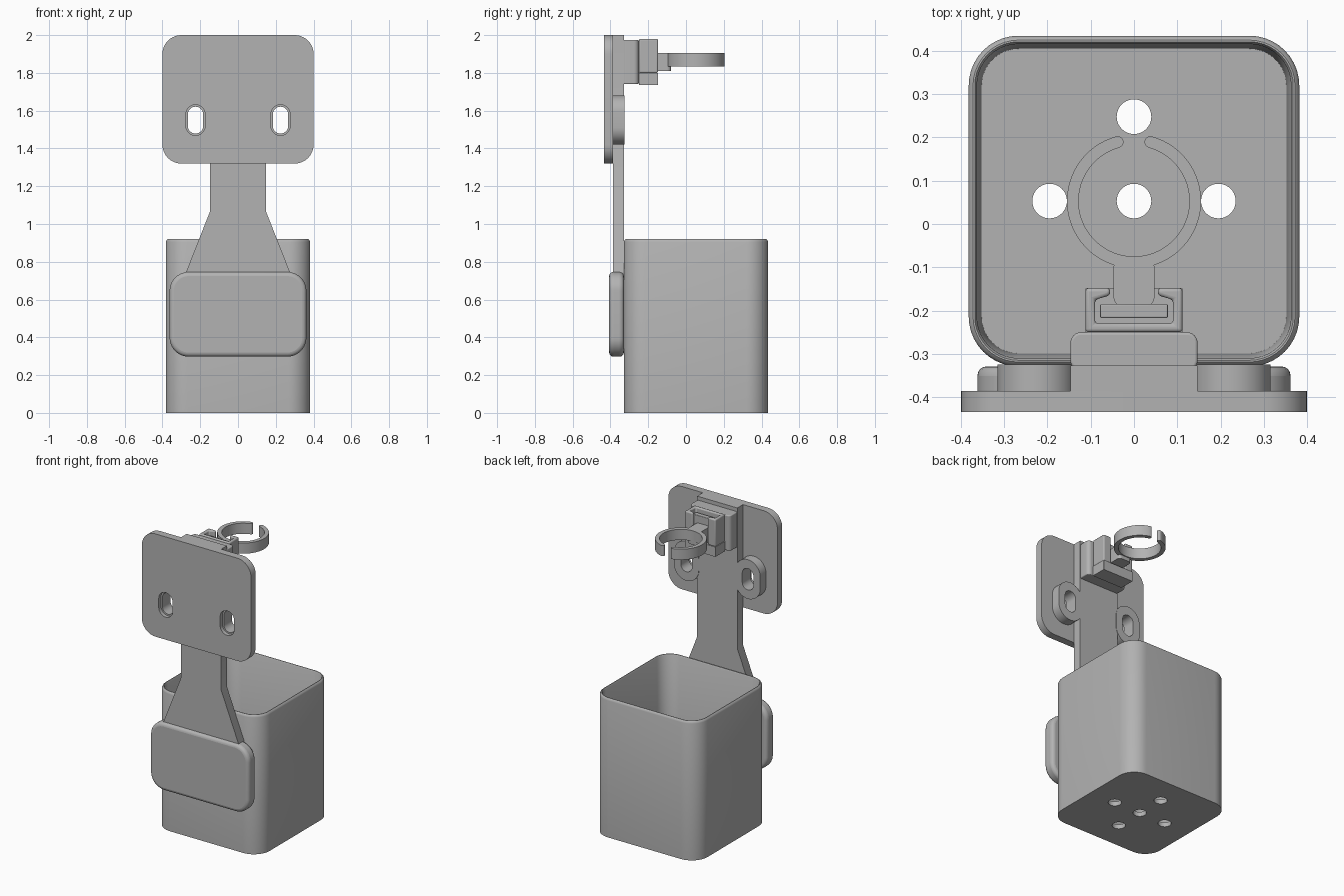
import bpy, bmesh, math

cube = bpy.data.objects.get("Cube")
if cube:
    bpy.data.objects.remove(cube, do_unlink=True)

grey = bpy.data.materials.new("plain_grey")
grey.use_nodes = True
grey.diffuse_color = (0.45, 0.45, 0.45, 1)
grey.node_tree.nodes["Principled BSDF"].inputs["Base Color"].default_value = (0.45, 0.45, 0.45, 1)


def add_object(name, bm, bevel=0.0):
    """Turn a bmesh into a smooth-by-angle object with an optional edge round."""
    bmesh.ops.remove_doubles(bm, verts=bm.verts, dist=1e-5)
    bmesh.ops.recalc_face_normals(bm, faces=bm.faces)
    mesh = bpy.data.meshes.new(name)
    bm.to_mesh(mesh)
    bm.free()
    mesh.materials.clear()
    mesh.materials.append(grey)
    obj = bpy.data.objects.new(name, mesh)
    bpy.context.collection.objects.link(obj)
    if bevel:
        mod = obj.modifiers.new("edge_round", 'BEVEL')
        mod.width, mod.segments = bevel, 4
        mod.limit_method, mod.angle_limit = 'ANGLE', math.radians(50)
    bpy.ops.object.select_all(action='DESELECT')
    obj.select_set(True)
    bpy.context.view_layer.objects.active = obj
    bpy.ops.object.shade_smooth_by_angle(angle=math.radians(35))
    return obj


def arc(cx, cy, r, a0, a1, n):
    return [(cx + r * math.cos(a0 + (a1 - a0) * i / n),
             cy + r * math.sin(a0 + (a1 - a0) * i / n)) for i in range(n + 1)]


def rrect(cx, cy, hw, hh, r, n=10):
    """Rounded rectangle outline; also gives slots and circles."""
    pts = []
    for k, (sx, sy) in enumerate([(1, 1), (-1, 1), (-1, -1), (1, -1)]):
        pts += arc(cx + sx * (hw - r), cy + sy * (hh - r), r,
                   k * math.pi / 2, (k + 1) * math.pi / 2, n)
    return pts


def mirrored(half):
    """Close a right-hand profile with its mirror image."""
    return half + [(-x, y) for x, y in reversed(half)]


def prism(name, loops, lo, hi, axis='Z', bevel=0.0):
    """Extrude an outline, with further loops as holes, along Z or Y."""
    curve = bpy.data.curves.new(name, 'CURVE')
    curve.dimensions, curve.fill_mode = '2D', 'BOTH'
    curve.extrude = (hi - lo) / 2
    for loop in loops:
        spline = curve.splines.new('POLY')
        clean = [p for i, p in enumerate(loop) if math.dist(p, loop[i - 1]) > 1e-5]
        spline.points.add(len(clean) - 1)
        for point, (u, v) in zip(spline.points, clean):
            point.co = (u, v, 0, 1)
        spline.use_cyclic_u = True
    temp = bpy.data.objects.new(name + "_outline", curve)
    bpy.context.collection.objects.link(temp)
    mesh = temp.to_mesh()
    bm = bmesh.new()
    bm.from_mesh(mesh)
    temp.to_mesh_clear()
    bpy.data.objects.remove(temp, do_unlink=True)
    bpy.data.curves.remove(curve)
    for v in bm.verts:
        u, w, d = v.co
        d += (lo + hi) / 2
        v.co = (u, d, w) if axis == 'Y' else (u, w, d)
    bmesh.ops.remove_doubles(bm, verts=bm.verts, dist=1e-5)
    bmesh.ops.dissolve_limit(bm, angle_limit=0.002, verts=bm.verts, edges=bm.edges)
    return add_object(name, bm, bevel)


# Cup wall: rounded square loops from the base, over the rim, down to the floor
CUP_Y, CUP = 0.053, 0.382


def cup_loop(inset):
    return rrect(0, CUP_Y, CUP - inset, CUP - inset, 0.115 - inset)


section = [(0.015, 0), (0, 0), (0, 0.905), (0.004, 0.915), (0.01, 0.92),
           (0.014, 0.92), (0.019, 0.912), (0.03, 0.03)]
bm = bmesh.new()
rings = [[bm.verts.new((x, y, z)) for x, y in cup_loop(inset)] for inset, z in section]
for a, b in zip(rings, rings[1:]):
    for i in range(len(a)):
        bm.faces.new((a[i - 1], a[i], b[i], b[i - 1]))
add_object("cup_wall", bm)

# Cup floor with drain holes
drains = [(0, CUP_Y), (0.195, CUP_Y), (-0.195, CUP_Y), (0, CUP_Y + 0.195), (0, CUP_Y - 0.195)]
prism("cup_floor", [cup_loop(0.015)] + [rrect(x, y, 0.04, 0.04, 0.04) for x, y in drains], 0, 0.03)

# Support arm and rounded pad in front of the cup
prism("support_arm", [mirrored([(0.275, 0.72), (0.275, 0.745), (0.147, 1.07), (0.147, 2.0)])],
      -0.387, -0.327, 'Y')
prism("lower_pad", [rrect(0, 0.522, 0.362, 0.224, 0.1)], -0.407, -0.329, 'Y', 0.022)

# Mounting plate with stepped screw slots and bosses behind them
SLOT_X, SLOT_Z = 0.225, 1.55


def slots(hw, hh):
    return [rrect(s * SLOT_X, SLOT_Z, hw, hh, hw) for s in (-1, 1)]


plate = rrect(0, 1.66, 0.4, 0.34, 0.1)
prism("mounting_plate_front", [plate] + slots(0.051, 0.081), -0.435, -0.411, 'Y')
prism("mounting_plate_back", [plate] + slots(0.041, 0.071), -0.411, -0.386, 'Y')
for side, boss, slot in zip(("right", "left"), slots(0.091, 0.13), slots(0.041, 0.071)):
    prism(side + "_slot_boss", [boss, slot], -0.387, -0.325, 'Y')

# Rounded block behind the plate
prism("holder_block", [rrect(0, -0.295, 0.147, 0.045, 0.025)], 1.74, 1.975, 'Z', 0.006)

# Open socket with a closed base
prism("socket_base", [rrect(0, -0.199, 0.112, 0.051, 0.001, 1)], 1.735, 1.80)
channel = [(0.112, -0.25), (0.112, -0.148), (0.055, -0.148), (0.055, -0.165),
           (0.09, -0.175), (0.09, -0.23)]
prism("socket_channel", [mirrored(channel)], 1.80, 1.98, 'Z', 0.008)

# Sliding key, stem and open ring
prism("slide_key", [rrect(0, -0.201, 0.078, 0.016, 0.002, 1)], 1.80, 1.955, 'Z', 0.008)
prism("ring_stem", [rrect(0, -0.135, 0.047, 0.055, 0.02)], 1.835, 1.905)
prism("stem_foot", [rrect(0, -0.135, 0.047, 0.055, 0.02)], 1.81, 1.835)

OUTER, INNER, GAP = 0.155, 0.128, 0.27
MID, TIP = (OUTER + INNER) / 2, (OUTER - INNER) / 2
start, end = math.pi / 2 + GAP, math.pi * 2.5 - GAP
ring = arc(0, CUP_Y, OUTER, start, end, 64)
ring += arc(MID * math.cos(end), CUP_Y + MID * math.sin(end), TIP, end, end + math.pi, 8)
ring += arc(0, CUP_Y, INNER, end, start, 64)
ring += arc(MID * math.cos(start), CUP_Y + MID * math.sin(start), TIP,
            start + math.pi, start + 2 * math.pi, 8)
prism("open_ring", [ring], 1.835, 1.905)
